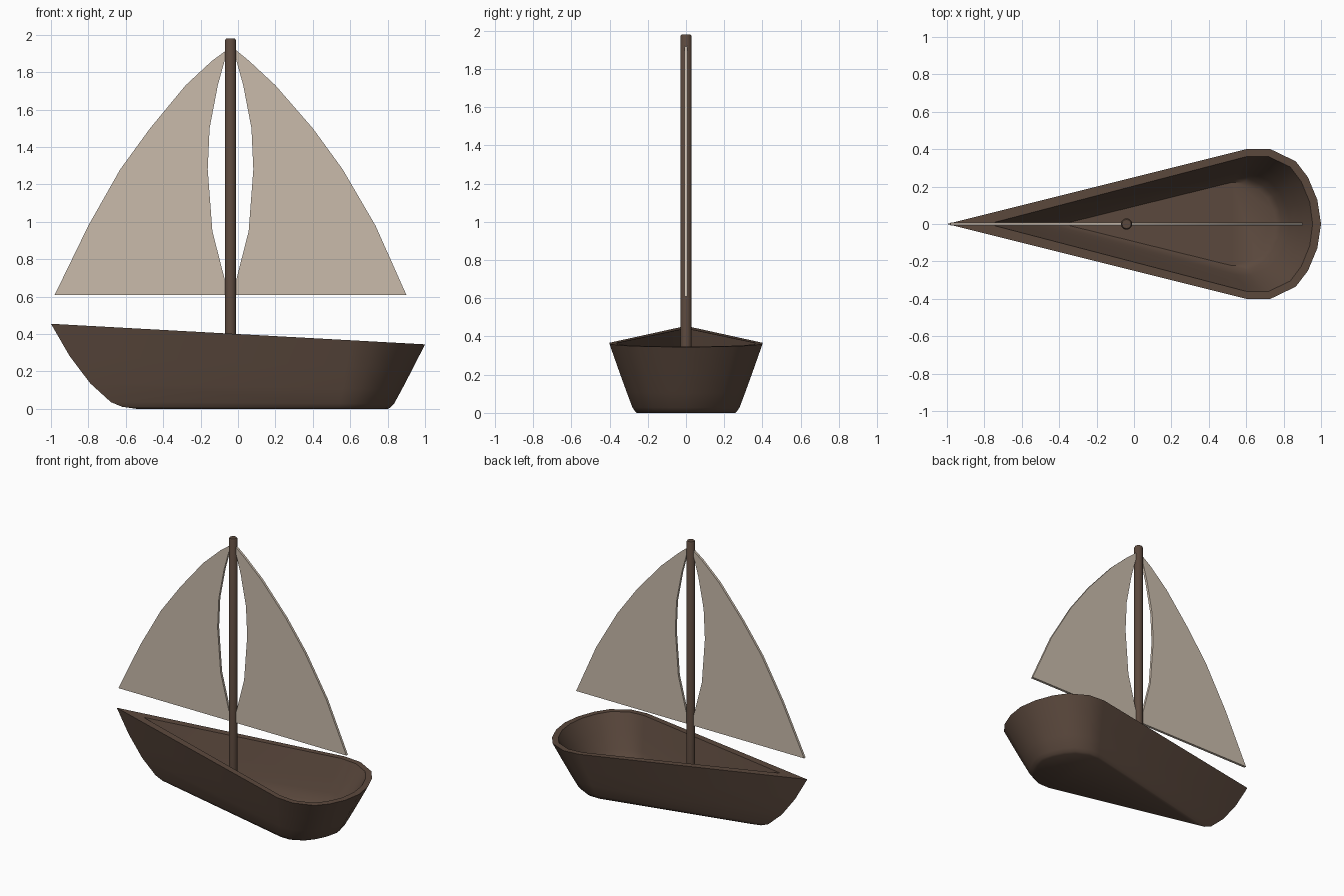
import bpy, bmesh, math

if "Cube" in bpy.data.objects:
    bpy.data.objects.remove(bpy.data.objects["Cube"])


def material(name, rgb):
    m = bpy.data.materials.new(name)
    m.diffuse_color = (*rgb, 1)
    m.use_nodes = True
    m.node_tree.nodes["Principled BSDF"].inputs["Base Color"].default_value = m.diffuse_color
    return m


wood = material("dark_wood", (0.105, 0.066, 0.047))
canvas = material("beige_canvas", (0.59, 0.50, 0.41))


def make_object(name, bm, mat, angle=35):
    bmesh.ops.recalc_face_normals(bm, faces=bm.faces)
    me = bpy.data.meshes.new(name)
    bm.to_mesh(me)
    bm.free()
    me.materials.append(mat)
    ob = bpy.data.objects.new(name, me)
    bpy.context.collection.objects.link(ob)
    bpy.ops.object.select_all(action='DESELECT')
    bpy.context.view_layer.objects.active = ob
    ob.select_set(True)
    bpy.ops.object.shade_smooth_by_angle(angle=math.radians(angle))
    return ob


# Half outlines behind the bow, side to stern: outer rim/bottom, inner rim/floor
RIM = [(0.6, 0.4), (0.73, 0.4), (0.865, 0.335), (0.93, 0.25), (0.98, 0.13), (1.0, 0)]
BOTTOM = [(0.54, 0.27), (0.62, 0.27), (0.71, 0.225), (0.76, 0.165), (0.80, 0.085), (0.82, 0)]
IN_RIM = [(0.6, 0.36), (0.72, 0.36), (0.835, 0.305), (0.895, 0.225), (0.94, 0.115), (0.955, 0)]
FLOOR = [(0.53, 0.235), (0.6, 0.235), (0.68, 0.195), (0.73, 0.145), (0.765, 0.075), (0.78, 0)]


def ring(bm, top, low, s, f, bow, base):
    """One closed level; s blends the outlines, f is the height fraction."""
    half = [(bow, 0, -1 if base == 0 else -0.78)]
    for (tx, ty), (lx, ly) in zip(top, low):
        half.append((lx + (tx - lx) * s, ly + (ty - ly) * s, tx))
    pts = half + [(x, -y, t) for x, y, t in half[-2:0:-1]]
    return [bm.verts.new((x, y, base + f * (0.4 - 0.055 * t - base))) for x, y, t in pts]


# Hull: outer skin from keel to rim, then inner skin down to the floor
bm = bmesh.new()
outer = [(-0.10, 0.0, -0.54), (-0.02, 0.025, -0.62), (0.08, 0.08, -0.68), (0.31, 0.3, -0.79),
         (0.63, 0.62, -0.90), (1, 1, -1.0)]
inner = [(1, 1, -0.78), (0.62, 0.6, -0.68), (0.3, 0.27, -0.56), (0.08, 0.07, -0.46), (-0.1, 0, -0.38)]
rings = [ring(bm, RIM, BOTTOM, s, f, b, 0) for s, f, b in outer]
rings += [ring(bm, IN_RIM, FLOOR, s, f, b, 0.05) for s, f, b in inner]
n = len(rings[0])
for a, b in zip(rings, rings[1:]):
    for i in range(n):
        j = (i + 1) % n
        bm.faces.new((a[i], a[j], b[j], b[i]))
bm.faces.new(rings[0])
bm.faces.new(rings[-1])
make_object("hull", bm, wood, 40)

# Mast with a slightly rounded top
bm = bmesh.new()
prof = [(0.03, 0.03), (0.03, 1.97), (0.024, 1.98)]
levels = [[bm.verts.new((-0.04 + r * math.cos(k * math.tau / 16), r * math.sin(k * math.tau / 16), z))
           for k in range(16)] for r, z in prof]
for a, b in zip(levels, levels[1:]):
    for i in range(16):
        j = (i + 1) % 16
        bm.faces.new((a[i], a[j], b[j], b[i]))
bm.faces.new(levels[0])
bm.faces.new(levels[-1])
make_object("mast", bm, wood)


# Sails: strips between the bowed luff and the outer curve, given thickness
def sail(name, luff, leech):
    bm = bmesh.new()
    t = 0.009
    rows = [[bm.verts.new((x, y, z)) for x, y, z in
             ((a, -t, za), (b, -t, zb), (b, t, zb), (a, t, za))]
            for (a, za), (b, zb) in zip(luff, leech)]
    for p, q in zip(rows, rows[1:]):
        for i in range(4):
            j = (i + 1) % 4
            bm.faces.new((p[i], p[j], q[j], q[i]))
    bm.faces.new(rows[0])
    bm.faces.new(rows[-1])
    make_object(name, bm, canvas, 30)


Z = [0.61, 0.98, 1.28, 1.5, 1.73, 1.86, 1.93]
sail("fore_sail",
     list(zip([-0.05, -0.137, -0.162, -0.152, -0.108, -0.072, -0.05], [0.61, 0.95, 1.28, 1.5, 1.73, 1.86, 1.925])),
     list(zip([-0.98, -0.80, -0.63, -0.47, -0.28, -0.14, -0.045], Z)))
sail("main_sail",
     list(zip([-0.03, 0.057, 0.082, 0.072, 0.028, -0.008, -0.03], [0.61, 0.95, 1.28, 1.5, 1.73, 1.86, 1.925])),
     list(zip([0.90, 0.735, 0.56, 0.40, 0.20, 0.06, -0.025], Z)))
